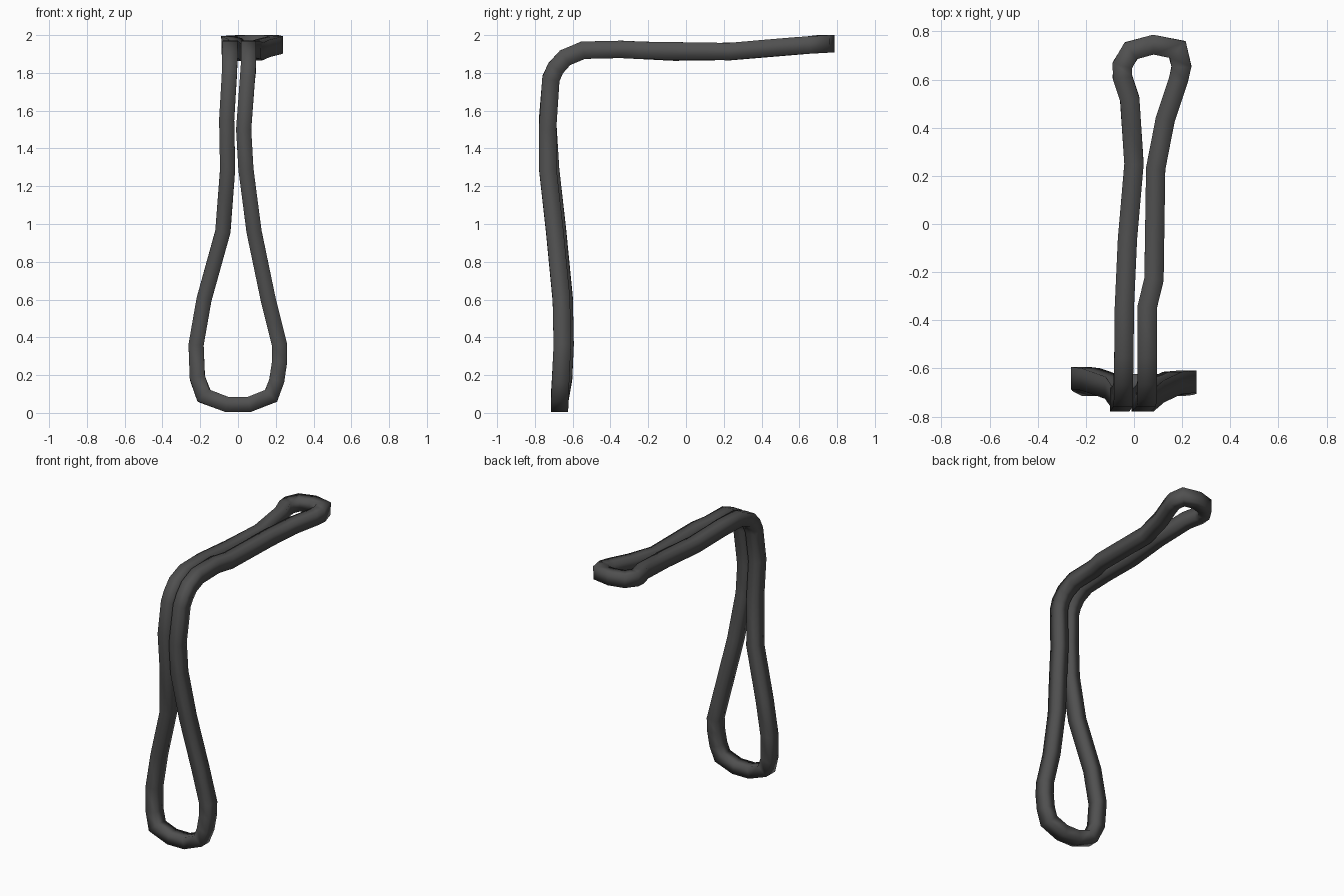
import bpy
import bmesh
from mathutils import Vector

cube = bpy.data.objects.get("Cube")
if cube:
    bpy.data.objects.remove(cube, do_unlink=True)

HALF_WIDTH, HALF_DEPTH = 0.04, 0.046


def interpolate(profile, value):
    """Piecewise linear lookup in a list of (key, result) pairs."""
    if value <= profile[0][0]:
        return profile[0][1]
    for (a, start), (b, end) in zip(profile, profile[1:]):
        if value <= b:
            return start + (end - start) * (value - a) / (b - a)
    return profile[-1][1]


# Side profile of the hanging half (z, y) and of the reaching half (y, z)
hang_profile = [(.05, -.67), (.36, -.655), (.6, -.66), (.96, -.695),
                (1.3, -.733), (1.6, -.733), (1.77, -.715)]
reach_profile = [(-.545, 1.92), (-.32, 1.925), (-.085, 1.91), (.2, 1.91),
                 (.55, 1.94), (.75, 1.955)]
bend = [(-.69, 1.825), (-.64, 1.88)]


def hanging(points):
    # The strand on the right leans back slightly below the crossing
    result = []
    for x, z in points:
        lean = 0.015 if x < -0.03 and 0.1 < z < 1.4 else 0
        result.append(Vector((x, interpolate(hang_profile, z) + lean, z)))
    return result


def reaching(points):
    return [Vector((x, y, interpolate(reach_profile, y))) for x, y in points]


def bending(x):
    return [Vector((x, y, z)) for y, z in bend]


# Lower teardrop: each strand runs from the bottom up
right_hang = hanging([(-.06, .045), (-.18, .09), (-.215, .185), (-.222, .36),
                      (-.18, .6), (-.08, .96), (-.055, 1.29), (-.06, 1.55),
                      (-.047, 1.77)])
left_hang = hanging([(.06, .045), (.175, .09), (.205, .17), (.22, .27),
                     (.22, .36), (.16, .6), (.085, .96), (.042, 1.29),
                     (.03, 1.5), (.05, 1.77)])

# Upper strands and the small end loop, out along the right and back on the left
reach = reaching([(-.042, -.545), (-.04, -.345), (-.027, -.06), (0, .25),
                  (-.018, .52), (-.048, .61), (-.048, .66), (-.012, .72),
                  (.08, .745), (.18, .725), (.197, .655), (.185, .6),
                  (.13, .435), (.09, .23), (.083, -.23), (.055, -.345),
                  (.055, -.545)])

path = (right_hang + bending(-.044) + reach
        + bending(.055)[::-1] + left_hang[::-1])


def sheet_normal(p):
    """Outward direction of the bent surface that the loop lies in."""
    if p.z < 1.75:
        return Vector((0, -1, 0))
    if p.y > -.5:
        return Vector((0, 0, 1))
    return Vector((0, p.y + .5, p.z - 1.75)).normalized()


# Sweep a four-sided section along the closed path with mitred corners
bm = bmesh.new()
rings = []
count = len(path)
for i, p in enumerate(path):
    before = (p - path[i - 1]).normalized()
    after = (path[(i + 1) % count] - p).normalized()
    tangent = (before + after).normalized()
    side = tangent.cross(sheet_normal(p)).normalized()
    outward = side.cross(tangent).normalized()
    turn = (after - before).normalized()
    stretch = 1 / before.dot(tangent) - 1
    ring = []
    for u, v in [(-1, -1), (1, -1), (1, 1), (-1, 1)]:
        offset = side * u * HALF_WIDTH + outward * v * HALF_DEPTH
        offset += turn * offset.dot(turn) * stretch
        ring.append(bm.verts.new(p + offset))
    rings.append(ring)

for i, ring in enumerate(rings):
    following = rings[(i + 1) % count]
    for j in range(len(ring)):
        k = (j + 1) % len(ring)
        face = bm.faces.new((ring[j], ring[k], following[k], following[j]))
        face.smooth = True
bmesh.ops.recalc_face_normals(bm, faces=bm.faces)

mesh = bpy.data.meshes.new("cord_loop")
bm.to_mesh(mesh)
bm.free()
cord = bpy.data.objects.new("cord_loop", mesh)
bpy.context.collection.objects.link(cord)

# Dark grey cord
colour = (0.08, 0.08, 0.08, 1)
material = bpy.data.materials.new("dark_grey")
material.use_nodes = True
material.diffuse_color = colour
for node in material.node_tree.nodes:
    if node.type == "BSDF_PRINCIPLED":
        node.inputs["Base Color"].default_value = colour
mesh.materials.append(material)
